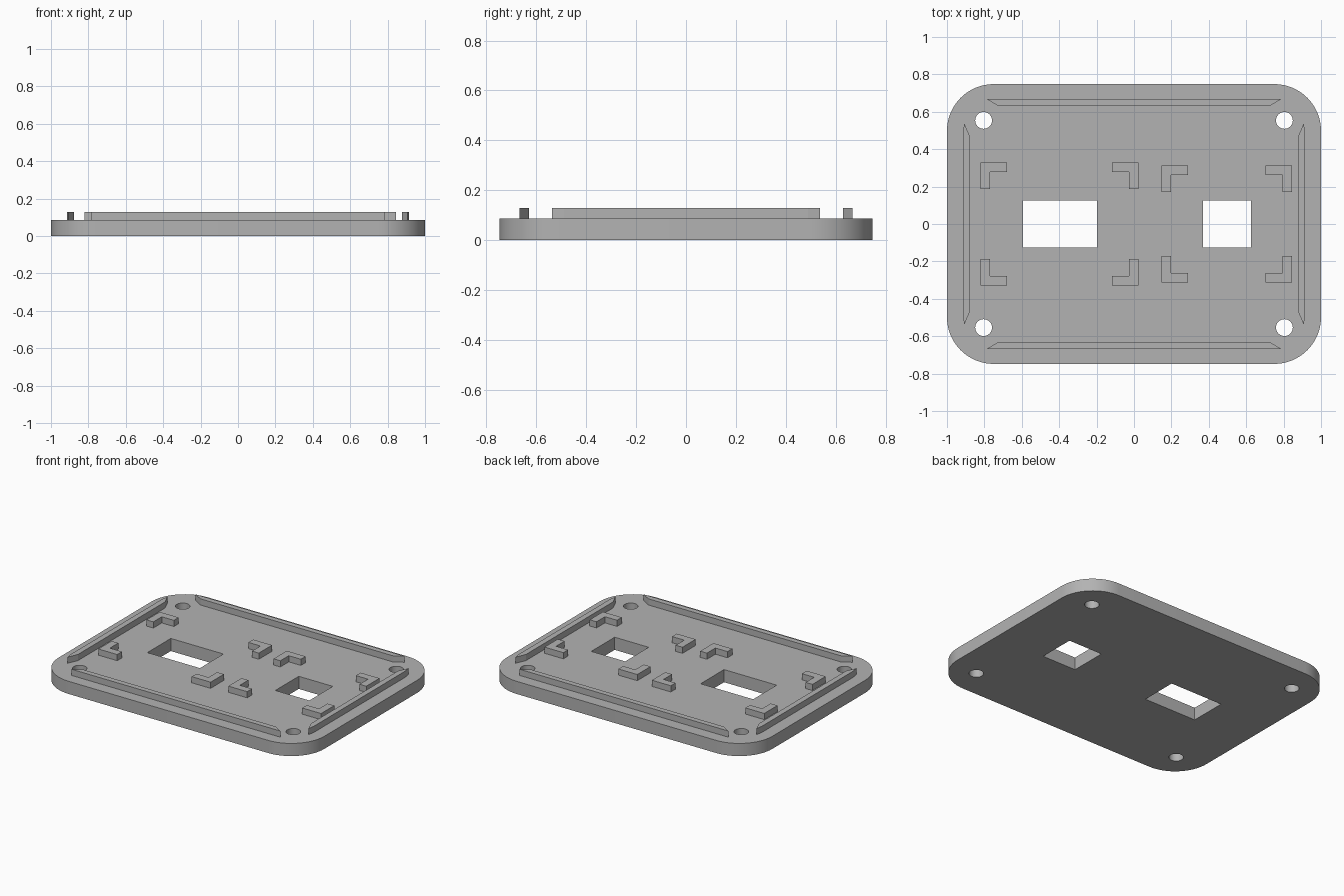
import bpy, bmesh, math

cube = bpy.data.objects.get("Cube")
if cube:
    bpy.data.objects.remove(cube, do_unlink=True)

W, D = 1.0, 0.748          # half width and half depth of the plate
PLATE_Z, TOP_Z = 0.086, 0.128
RADIUS = 0.25

grey = bpy.data.materials.new("plain grey")
grey.use_nodes = True
colour = (0.45, 0.45, 0.45, 1)
grey.diffuse_color = colour
grey.node_tree.nodes["Principled BSDF"].inputs["Base Color"].default_value = colour


def prism(name, outline, z0, z1):
    """Extrude a flat outline from z0 to z1."""
    bm = bmesh.new()
    face = bm.faces.new([bm.verts.new((x, y, z0)) for x, y in outline])
    up = bmesh.ops.extrude_face_region(bm, geom=[face])["geom"]
    bmesh.ops.translate(bm, vec=(0, 0, z1 - z0),
                        verts=[v for v in up if isinstance(v, bmesh.types.BMVert)])
    bmesh.ops.recalc_face_normals(bm, faces=bm.faces)
    mesh = bpy.data.meshes.new(name)
    bm.to_mesh(mesh)
    bm.free()
    mesh.materials.append(grey)
    obj = bpy.data.objects.new(name, mesh)
    bpy.context.collection.objects.link(obj)
    return obj


def arc(cx, cy, r, start, end, steps):
    angles = [math.radians(start + (end - start) * i / steps) for i in range(steps + 1)]
    return [(cx + r * math.cos(a), cy + r * math.sin(a)) for a in angles]


def rect(x0, x1, y):
    return [(x0, -y), (x1, -y), (x1, y), (x0, y)]


# Rounded base plate
outline = []
for sx, sy, start in ((1, 1, 0), (-1, 1, 90), (-1, -1, 180), (1, -1, 270)):
    outline += arc(sx * (W - RADIUS), sy * (D - RADIUS), RADIUS, start, start + 90, 16)
plate = prism("base_plate", outline, 0, PLATE_Z)

# Two windows and four screw holes cut through the plate
openings = [rect(-0.594, -0.198, 0.126), rect(0.369, 0.625, 0.126)]
openings += [arc(sx * 0.804, sy * 0.554, 0.045, 0, 360, 32)[:-1]
             for sx in (-1, 1) for sy in (-1, 1)]
bpy.context.view_layer.objects.active = plate
plate.select_set(True)
for shape in openings:
    cutter = prism("opening_cutter", shape, -0.1, 0.2)
    cutter.hide_render = True
    cut = plate.modifiers.new("opening", "BOOLEAN")
    cut.operation = "DIFFERENCE"
    cut.solver = "EXACT"
    cut.object = cutter
    bpy.ops.object.modifier_apply(modifier=cut.name)
    bpy.data.objects.remove(cutter, do_unlink=True)
bpy.ops.object.shade_smooth_by_angle(angle=math.radians(30))

# Locating ribs along the four edges, with tapered ends
for side, s in (("left", 1), ("right", -1)):
    half = [(0.877, 0.467), (0.907, 0.537), (0.915, 0.49)]
    pts = half + [(x, -y) for x, y in reversed(half)]
    prism(side + "_rib", [(s * x, y) for x, y in pts], PLATE_Z, TOP_Z)
for side, s in (("front", -1), ("back", 1)):
    pts = [(-0.786, 0.667), (0.786, 0.667), (0.724, 0.63), (-0.724, 0.63)]
    prism(side + "_rib", [(x, s * y) for x, y in pts], PLATE_Z, TOP_Z)

# L-shaped corner brackets around each window
ARM, THICK = 0.142, 0.051
ell = [(0, 0), (ARM, 0), (ARM, THICK), (THICK, THICK), (THICK, ARM), (0, ARM)]
for label, x0, x1, y in (("wide", -0.82, 0.025, 0.33), ("narrow", 0.147, 0.845, 0.314)):
    for cx, dx in ((x0, 1), (x1, -1)):
        for dy in (1, -1):
            prism(label + "_window_bracket",
                  [(cx + dx * u, dy * (v - y)) for u, v in ell], PLATE_Z, TOP_Z)
